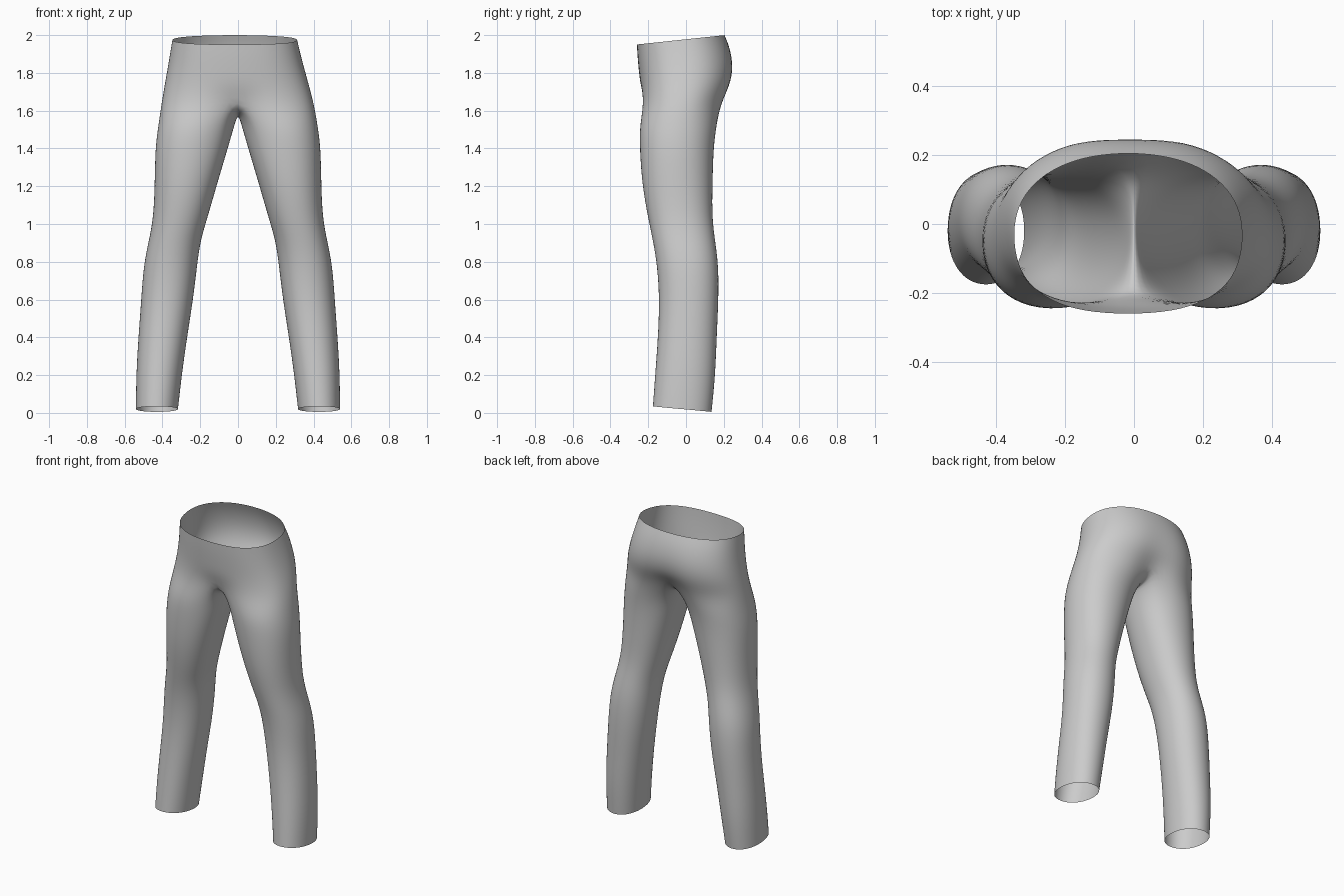
import bpy, bmesh
from math import sin, cos, radians, exp

if "Cube" in bpy.data.objects:
    bpy.data.objects.remove(bpy.data.objects["Cube"])

ARC, INNER = 11, 5   # points round the outside of the hip / along the crotch seam

# hips: z, tilt, side x, front y, back y, front dip, back dip, lift of centre line
HIPS = [
    (1.975, .025, .33, -.26, .205, 0, 0, 0),
    (1.91, .02, .343, -.257, .237, 0, .004, 0),
    (1.82, .01, .362, -.25, .26, 0, .012, 0),
    (1.73, 0, .383, -.242, .25, .002, .025, .0),
    (1.63, 0, .404, -.243, .208, .04, .05, .035),
]
# legs: z, inner x, outer x, front y, back y, tilt
LEGS = [
    (1.52, .022, .423, -.247, .162, 0),
    (1.40, .056, .439, -.246, .146, 0),
    (1.20, .115, .441, -.232, .14, 0),
    (1.03, .163, .448, -.2, .138, 0),
    (0.91, .2, .472, -.174, .154, 0),
    (0.78, .217, .5, -.152, .172, 0),
    (0.60, .238, .512, -.14, .172, 0),
    (0.40, .27, .527, -.148, .162, 0),
    (0.20, .298, .539, -.163, .155, 0),
    (0.02, .318, .54, -.175, .135, -.015),
]
# crotch seam from front to back: y, z
SEAM = [(-.145, 1.625), (-.075, 1.597), (0, 1.585), (.07, 1.595), (.125, 1.622)]


def power(v, n):
    return (1 if v >= 0 else -1) * abs(v) ** (2 / n)


def hip_arc(z, tilt, side, front, back, fdip, bdip, lift):
    pts = []
    mid, half = (front + back) / 2, (back - front) / 2 * 1.012
    for i in range(ARC):
        t = radians(-90 + 180 * i / (ARC - 1))
        n = 2.5 if t < 0 else 2.2
        x = 0 if i in (0, ARC - 1) else side * 1.014 * power(cos(t), n)
        s = power(sin(t), n)
        near = exp(-(x / .1) ** 2)
        y = mid + half * s + near * (fdip if t < 0 else -bdip)
        pts.append((x, y, z + tilt * s + lift * near))
    return pts


def leg_ring(k, z, inner, outer, front, back, tilt):
    span = max(112.5, 128 - 5 * k)
    angles = [-span + 2 * span * i / (ARC - 1) for i in range(ARC)]
    gap = (360 - 2 * span) / (INNER + 1)
    angles += [span + gap * (j + 1) for j in range(INNER)]
    cx, cy = (inner + outer) / 2, (front + back) / 2
    rx, ry = (outer - inner) / 2 * 1.024, (back - front) / 2 * 1.024
    return [(cx + rx * power(cos(radians(a)), 2.15),
             cy + ry * power(sin(radians(a)), 2.15),
             z + tilt * sin(radians(a))) for a in angles]


def build_side(bm, sign):
    def add(pts):
        out = []
        for x, y, z in pts:
            shift = -.017 * min(1, max(0, (z - 1.6) / .35))
            out.append(bm.verts.new((sign * x + shift, y, z)))
        return out

    def bridge(a, b, closed):
        n = len(a)
        for i in range(n if closed else n - 1):
            j = (i + 1) % n
            f = (a[i], b[i], b[j], a[j])
            bm.faces.new(f if sign > 0 else f[::-1])

    # hip half
    rows = [add(hip_arc(*h)) for h in HIPS]
    for a, b in zip(rows, rows[1:]):
        bridge(a, b, False)
    # leg hangs from the lowest hip row plus the crotch seam
    ring = rows[-1] + add([(0, y, z) for y, z in reversed(SEAM)])
    for k, leg in enumerate(LEGS):
        nxt = add(leg_ring(k, *leg))
        bridge(ring, nxt, True)
        ring = nxt


bm = bmesh.new()
for sign in (1, -1):
    build_side(bm, sign)
bmesh.ops.remove_doubles(bm, verts=bm.verts, dist=.0005)
bmesh.ops.recalc_face_normals(bm, faces=bm.faces)
for f in bm.faces:
    f.smooth = True
mesh = bpy.data.meshes.new("trousers")
bm.to_mesh(mesh)
bm.free()

# trousers: one open cloth sheet, smoothed
trousers = bpy.data.objects.new("trousers", mesh)
bpy.context.collection.objects.link(trousers)
sub = trousers.modifiers.new("smooth", 'SUBSURF')
sub.levels = sub.render_levels = 2
